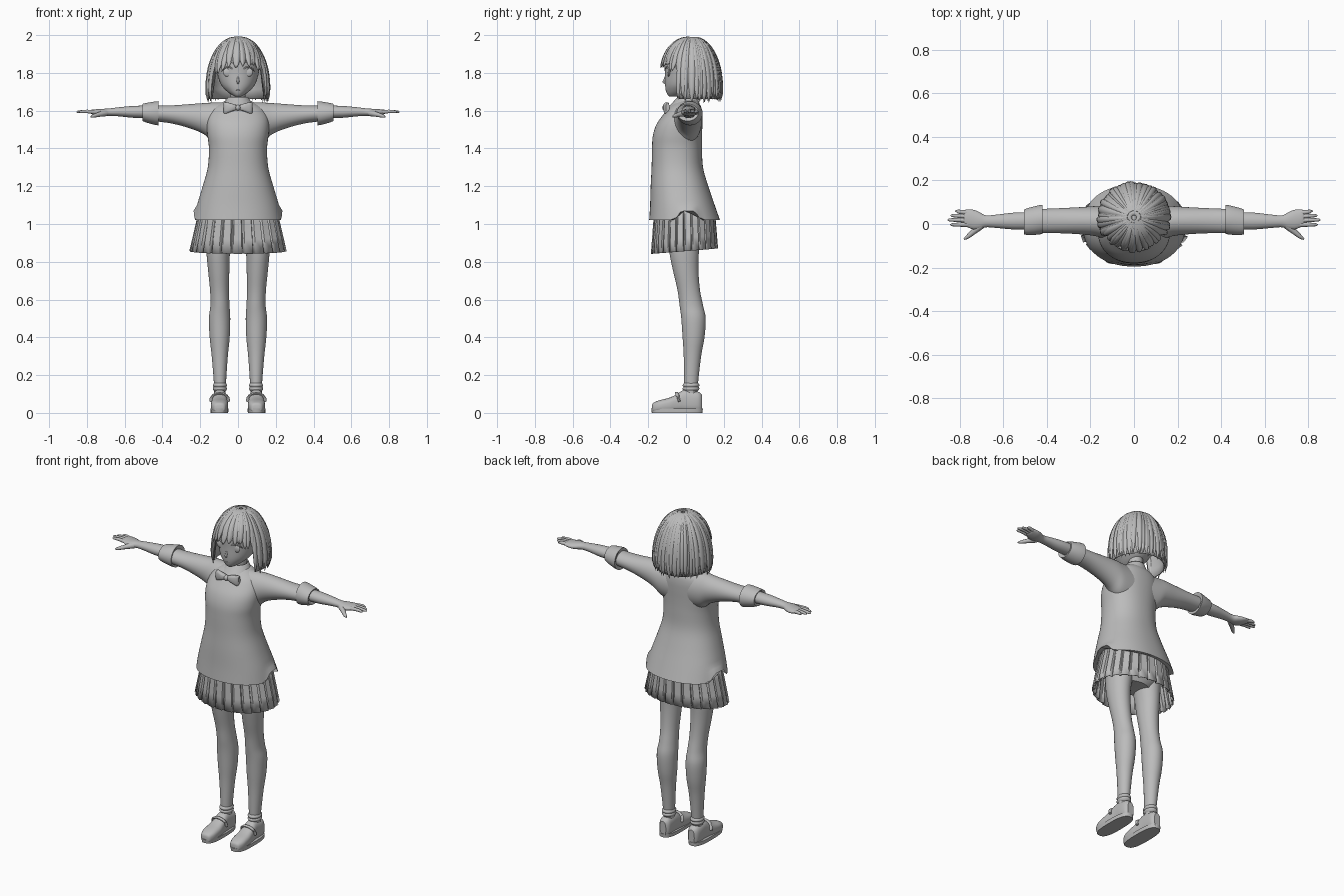
import bpy, bmesh, math, random
from mathutils import Vector

random.seed(4)
if "Cube" in bpy.data.objects:
    bpy.data.objects.remove(bpy.data.objects["Cube"])

GREY = (0.5, 0.5, 0.5, 1)
grey = bpy.data.materials.new("plain grey")
grey.use_nodes = True
grey.diffuse_color = GREY
grey.node_tree.nodes["Principled BSDF"].inputs["Base Color"].default_value = GREY


def finish(name, bm, mirror=False, angle=40, thick=0):
    """Turn a bmesh into a shaded object, optionally mirrored across x."""
    bmesh.ops.recalc_face_normals(bm, faces=bm.faces)
    me = bpy.data.meshes.new(name)
    bm.to_mesh(me)
    bm.free()
    me.materials.append(grey)
    me.shade_smooth()
    me.set_sharp_from_angle(angle=math.radians(angle))
    ob = bpy.data.objects.new(name, me)
    bpy.context.collection.objects.link(ob)
    if thick:
        mod = ob.modifiers.new("thickness", 'SOLIDIFY')
        mod.thickness = thick
    if mirror:
        ob.modifiers.new("mirror", 'MIRROR')
    return ob


def bridge(bm, rings, caps=True):
    """Skin a list of closed point rings."""
    vs = [[bm.verts.new(p) for p in r] for r in rings]
    n = len(vs[0])
    for a, b in zip(vs, vs[1:]):
        for i in range(n):
            bm.faces.new((a[i], a[(i + 1) % n], b[(i + 1) % n], b[i]))
    if caps:
        bm.faces.new(vs[0][::-1])
        bm.faces.new(vs[-1])
    return vs


def smooth_rows(rows, k=4):
    """Catmull-Rom interpolation between rows of numbers."""
    out = []
    for i in range(len(rows) - 1):
        p = [rows[max(0, min(len(rows) - 1, i + d))] for d in (-1, 0, 1, 2)]
        for s in range(k):
            t = s / k
            out.append([b + t / 2 * (c - a + t * (2*a - 5*b + 4*c - d + t * (3*b - a - 3*c + d)))
                        for a, b, c, d in zip(*p)])
    return out + [rows[-1]]


def power(v, e):
    return math.copysign(abs(v) ** (2 / e), v)


def loft(name, axis, rows, n=32, e=2, mirror=False, caps=True, k=4, warp=None, angle=40, thick=0):
    """Loft rows of (position, a min, a max, b min, b max) along an axis."""
    rings = []
    for t, a0, a1, b0, b1 in smooth_rows(rows, k):
        ring = []
        for i in range(n):
            w = 2 * math.pi * i / n
            ab = [(a0 + a1) / 2 + (a1 - a0) / 2 * power(math.cos(w), e),
                  (b0 + b1) / 2 + (b1 - b0) / 2 * power(math.sin(w), e)]
            ab.insert(axis, t)
            ring.append(warp(*ab) if warp else ab)
        rings.append(ring)
    bm = bmesh.new()
    bridge(bm, rings, caps)
    return finish(name, bm, mirror, angle, thick)


def tube(name, path, radii, mirror=False, n=10, flat=1):
    """Round tube through a path, with a radius at each point."""
    rows = smooth_rows([list(p) + [r] for p, r in zip(path, radii)], 3)
    pts = [Vector(r[:3]) for r in rows]
    bm, rings = bmesh.new(), []
    for i, p in enumerate(pts):
        d = (pts[min(i + 1, len(pts) - 1)] - pts[max(i - 1, 0)]).normalized()
        up = Vector((0, 0, 1)) if abs(d.z) < 0.8 else Vector((0, 1, 0))
        s = d.cross(up).normalized()
        u = s.cross(d)
        r = max(rows[i][3], 0.0005)
        rings.append([p + r * (s * math.cos(w) + u * math.sin(w) * flat)
                      for w in (2 * math.pi * j / n for j in range(n))])
    bridge(bm, rings)
    return finish(name, bm, mirror)


def ball(name, loc, size, mirror=False):
    bm = bmesh.new()
    bmesh.ops.create_uvsphere(bm, u_segments=20, v_segments=12, radius=1)
    for v in bm.verts:
        v.co = Vector(loc) + Vector([c * s for c, s in zip(v.co, size)])
    return finish(name, bm, mirror)


# sweater: hem rises at the side slits
def hem(x, y, z):
    low = max(0, (1.1 - z) / 0.08)
    side = max(0, 1 - abs(y - 0.01) / 0.07)
    return x, y, z + 0.05 * min(1, low) * min(1, 2 * side)


loft("sweater", 2, [
    (1.02, -.235, .235, -.195, .18), (1.1, -.217, .217, -.19, .152), (1.2, -.187, .187, -.187, .118),
    (1.3, -.16, .16, -.182, .09), (1.4, -.154, .154, -.18, .085), (1.47, -.162, .162, -.175, .085),
    (1.53, -.165, .165, -.155, .087), (1.58, -.155, .155, -.12, .087), (1.62, -.125, .125, -.088, .08),
    (1.65, -.07, .07, -.045, .06)], n=64, e=2.2, warp=hem)

# sleeves, rolled cuffs and forearms
loft("sleeves", 0, [
    (.06, -.08, .08, 1.42, 1.645), (.13, -.07, .083, 1.435, 1.643), (.18, -.055, .082, 1.475, 1.64),
    (.25, -.047, .077, 1.505, 1.635), (.35, -.042, .072, 1.532, 1.628), (.45, -.042, .068, 1.545, 1.628)],
    mirror=True)
loft("rolled_cuffs", 0, [
    (.425, -.03, .07, 1.54, 1.635), (.42, -.045, .088, 1.522, 1.65), (.46, -.05, .08, 1.53, 1.645),
    (.505, -.048, .066, 1.545, 1.636), (.498, -.03, .05, 1.56, 1.625)], k=2, mirror=True)
loft("forearms", 0, [
    (.45, -.025, .055, 1.56, 1.628), (.55, -.025, .052, 1.562, 1.625), (.63, -.018, .043, 1.57, 1.618),
    (.68, -.015, .04, 1.572, 1.612), (.71, -.024, .055, 1.57, 1.61), (.74, -.024, .066, 1.572, 1.608),
    (.77, -.012, .066, 1.58, 1.606), (.78, -.006, .06, 1.586, 1.603)], mirror=True)

# fingers and thumbs
for finger, y, tip in (("little", .056, .82), ("ring", .037, .842), ("middle", .018, .855), ("index", -.003, .843)):
    tube(finger + "_fingers", [(.755, y * .9, 1.592), (.8, y, 1.596), (tip - .01, y * 1.05, 1.594), (tip, y * 1.05, 1.593)],
         [.011, .0095, .007, .002], True)
tube("thumbs", [(.70, -.005, 1.588), (.735, -.035, 1.58), (.765, -.06, 1.572), (.78, -.07, 1.568)],
     [.018, .013, .009, .003], True)

# pleated skirt
bm, rings = bmesh.new(), []
PLEATS = 26
for t in (0, .35, .7, 1):
    ring = []
    for p in range(PLEATS):
        for f, r in ((0, .955), (.1, 1), (.82, 1.02), (.92, .95)):
            w = 2 * math.pi * (p + f) / PLEATS
            r = 1 + (r - 1) * (.4 + .6 * t)
            x = (.2 + .053 * t) * r * math.cos(w)
            y = -.008 + (.158 + .017 * t) * r * math.sin(w)
            ring.append((x, y, 1.1 - t * (.243 - .08 * y)))
    rings.append(ring)
bridge(bm, rings, caps=False)
finish("pleated_skirt", bm, angle=25, thick=.004)

# hips and legs
loft("hips", 2, [(.9, -.1, .1, -.08, .07), (.95, -.165, .165, -.1, .09), (1.05, -.17, .17, -.12, .1),
                 (1.12, -.14, .14, -.1, .08)])
loft("legs", 2, [
    (.09, .066, .126, -.008, .06), (.15, .064, .127, -.01, .063), (.3, .054, .139, -.012, .08),
    (.4, .044, .15, -.018, .098), (.5, .041, .154, -.025, .104), (.57, .045, .146, -.034, .09),
    (.65, .048, .148, -.045, .074), (.75, .046, .158, -.068, .066), (.85, .042, .167, -.088, .068),
    (.98, .02, .172, -.1, .08)], mirror=True)

# socks and shoes
for i, z in enumerate((.128, .146)):
    loft(("sock_rolls", "sock_tops")[i], 2, [
        (z - .013, .065, .126, -.01, .062), (z, .058, .133, -.018, .071), (z + .013, .065, .126, -.01, .064)],
        k=5, mirror=True)
loft("shoes", 1, [
    (-.18, .08, .115, .006, .042), (-.172, .067, .129, .002, .054), (-.14, .055, .142, .002, .067),
    (-.09, .052, .143, .002, .08), (-.05, .056, .138, .002, .098), (-.01, .059, .134, .002, .122),
    (.04, .06, .134, .002, .116), (.07, .063, .129, .002, .11), (.086, .076, .116, .006, .095)],
    e=2.7, mirror=True)
loft("shoe_soles", 2, [(0, .052, .145, -.181, .087), (.022, .05, .146, -.184, .089)], e=2.8, k=1, mirror=True)
tube("shoe_straps", [(.052, -.035, .06), (.06, -.044, .09), (.097, -.05, .105), (.134, -.044, .09), (.142, -.035, .06)],
     [.01] * 5, True, flat=.7)

# neck, shirt collar and bow tie
loft("neck", 2, [(1.58, -.05, .05, -.04, .06), (1.66, -.04, .04, -.03, .052), (1.74, -.042, .042, -.03, .06)])
loft("shirt_collar", 2, [(1.615, -.09, .09, -.098, .078), (1.64, -.075, .075, -.074, .07), (1.672, -.052, .052, -.045, .064)],
     caps=False, thick=.006)
loft("bow_wings", 0, [(0, -.112, -.092, 1.606, 1.626), (.03, -.122, -.09, 1.597, 1.637), (.065, -.116, -.088, 1.583, 1.645),
                      (.077, -.106, -.088, 1.588, 1.64)], n=16, e=3, mirror=True)
ball("bow_knot", (0, -.11, 1.616), (.014, .016, .016))

# head and face
loft("head", 2, [
    (1.674, -.014, .014, -.086, -.05), (1.684, -.034, .034, -.097, 0), (1.705, -.062, .062, -.106, .05),
    (1.74, -.091, .091, -.111, .09), (1.8, -.11, .11, -.112, .13), (1.87, -.116, .116, -.113, .145),
    (1.93, -.095, .095, -.085, .13), (1.97, -.05, .05, -.03, .08)], n=40)
tube("nose", [(0, -.108, 1.785), (0, -.113, 1.765), (0, -.117, 1.752), (0, -.106, 1.742)], [.003, .006, .007, .003])
tube("mouth", [(-.018, -.103, 1.712), (0, -.107, 1.709), (.018, -.103, 1.712)], [.001, .003, .001])
ball("eyes", (.052, -.092, 1.803), (.027, .009, .024), True)
tube("upper_lashes", [(.022, -.107, 1.806), (.036, -.106, 1.826), (.058, -.1, 1.83), (.078, -.088, 1.82), (.088, -.08, 1.806)],
     [.001, .004, .004, .004, .001], True)
tube("eyebrows", [(.024, -.111, 1.85), (.05, -.106, 1.86), (.082, -.086, 1.85)], [.001, .003, .001], True)


# hair: an under-layer plus tapered locks that follow one envelope
def hair_point(turn, h, scale=1):
    q = 1 - min(h / .85, 1)
    s = (1 - q * q) ** .435 - 2 * max(0, h - .85) ** 2
    depth = .182 if math.cos(turn) > 0 else .158
    return Vector((.162 * s * scale * math.sin(turn), .03 - depth * s * scale * math.cos(turn), 1.99 - .35 * h))


bm, rings = bmesh.new(), []
for i in range(13):
    ring = []
    for j in range(64):
        turn = 2 * math.pi * j / 64
        end = .36 if math.cos(turn) > .4 else .94
        ring.append(hair_point(turn, max(end * (i / 12) ** 2, .001), .96))
    rings.append(ring)
bridge(bm, rings, caps=False)
finish("hair_base", bm, angle=60, thick=.006)


def add_lock(bm, turn, end, width, lift=1, sway=0):
    steps, rings = 14, []
    at = lambda t: hair_point(turn + sway * t * t, max(end * t * t, .0005), lift)
    for i in range(steps + 1):
        t = .1 + .9 * i / steps
        p = at(t)
        d = (at(min(t + .02, 1)) - at(t - .02)).normalized()
        across = Vector((math.cos(turn), math.sin(turn), 0))
        out = across.cross(d).normalized()
        across = d.cross(out)
        size = min(1, .2 + 1.2 * t) * (max(0, 1 - t ** 7) ** .6 + .04)
        rings.append([p + across * width * size * math.cos(w) + out * .011 * size * math.sin(w)
                      for w in (math.pi * j / 4 for j in range(8))])
    bridge(bm, rings)


bm = bmesh.new()
BACK = 38
for i in range(BACK):
    turn = math.radians(68 + 224 * i / (BACK - 1))
    add_lock(bm, turn, random.uniform(.93, 1), random.uniform(.014, .021), random.uniform(.97, 1.02),
             random.uniform(-.05, .05))
finish("hair_locks", bm, angle=50)

bm = bmesh.new()
for i in range(17):
    deg = -64 + 8 * i
    end = .42 + .16 * (abs(deg) / 64) ** 2 + random.uniform(-.05, .06)
    add_lock(bm, math.radians(deg), end, random.uniform(.015, .02), random.uniform(.96, 1.0),
             random.uniform(-.08, .08))
for side in (-1, 1):
    add_lock(bm, math.radians(64 * side), .9, .017, .95, .12 * side)
finish("fringe", bm, angle=50)
